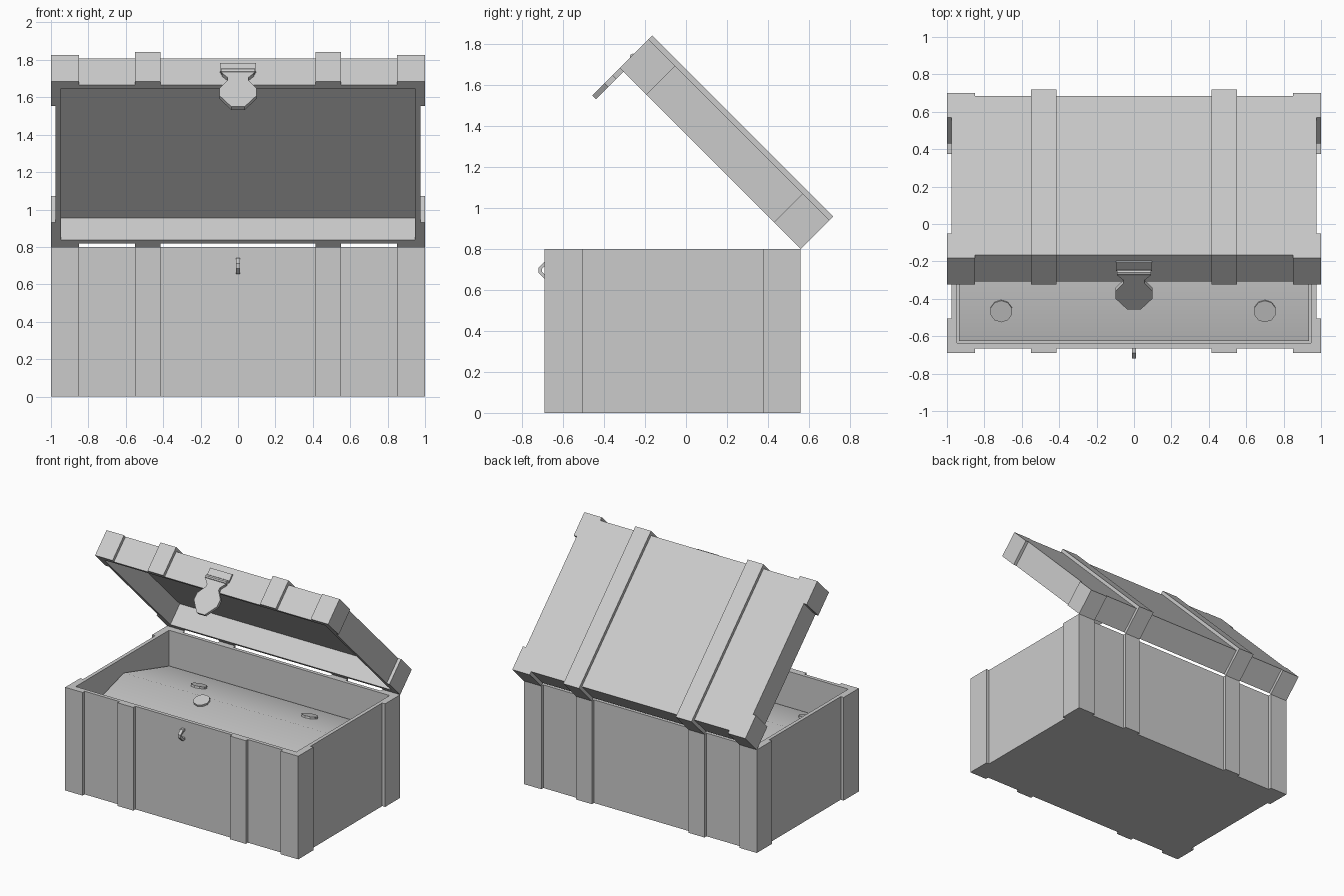
import bpy, bmesh, math
from mathutils import Matrix, Vector

if "Cube" in bpy.data.objects:
    bpy.data.objects.remove(bpy.data.objects["Cube"], do_unlink=True)

grey = bpy.data.materials.new("plain_grey")
grey.use_nodes = True
COLOUR = (0.6, 0.6, 0.6, 1)
grey.diffuse_color = COLOUR
grey.node_tree.nodes["Principled BSDF"].inputs["Base Color"].default_value = COLOUR

# Overall dimensions
W, D, H = 1.0, 1.25, 0.8        # half width, depth, body height
T, WALL = 0.025, 0.04           # trim thickness, wall thickness
LID_H = 0.2
BASE = Matrix.Translation((0, 0.56, 0))
LID = Matrix.Translation((0, 0.56, H)) @ Matrix.Rotation(math.radians(-45), 4, 'X')


def finish(name, bm, frame):
    bmesh.ops.recalc_face_normals(bm, faces=bm.faces)
    mesh = bpy.data.meshes.new(name)
    bm.to_mesh(mesh)
    bm.free()
    mesh.materials.append(grey)
    ob = bpy.data.objects.new(name, mesh)
    ob.matrix_world = frame
    bpy.context.collection.objects.link(ob)
    return ob


def prism(name, pts, axis, lo, hi, frame):
    """Extrude a 2D outline along the given axis from lo to hi."""
    place = {'X': lambda p: (lo, p[0], p[1]),
             'Y': lambda p: (p[0], lo, p[1]),
             'Z': lambda p: (p[0], p[1], lo)}[axis]
    bm = bmesh.new()
    face = bm.faces.new([bm.verts.new(place(p)) for p in pts])
    out = bmesh.ops.extrude_face_region(bm, geom=[face])
    step = Vector([(hi - lo) * (axis == a) for a in "XYZ"])
    bmesh.ops.translate(bm, vec=step, verts=[v for v in out["geom"] if isinstance(v, bmesh.types.BMVert)])
    return finish(name, bm, frame)


def tray(name, height, depth, up, frame):
    """Hollow box open at the top (up=1) or at the bottom (up=-1)."""
    bm = bmesh.new()
    size = (2 * (W - T), D - 2 * T, height)
    bmesh.ops.create_cube(bm, size=1, matrix=Matrix.Translation((0, -D / 2, height / 2)) @ Matrix.Diagonal((*size, 1)))
    bm.normal_update()
    mouth = [f for f in bm.faces if f.normal.z * up > 0.9]
    bmesh.ops.inset_region(bm, faces=mouth, thickness=WALL)
    out = bmesh.ops.extrude_face_region(bm, geom=mouth)
    bmesh.ops.delete(bm, geom=mouth, context='FACES_ONLY')
    bmesh.ops.translate(bm, vec=(0, 0, -up * depth), verts=[v for v in out["geom"] if isinstance(v, bmesh.types.BMVert)])
    return finish(name, bm, frame)


def corners(prefix, height, frame):
    """L-shaped trim around each upright edge."""
    for sx, side in ((1, "left"), (-1, "right")):
        for front in (True, False):
            y = lambda d: -D + d if front else -d
            pts = [(0.85, 0), (W, 0), (W, 0.185), (W - T, 0.185), (W - T, T), (0.85, T)]
            prism(f"{prefix}_{'front' if front else 'back'}_{side}_corner",
                  [(sx * a, y(b)) for a, b in pts], 'Z', 0, height, frame)


# Chest body and lid shells
tray("body", H, 0.75, 1, BASE)
tray("lid", LID_H, 0.165, -1, LID)
corners("body", H, BASE)
corners("lid", LID_H, LID)

# Straps
top = LID_H + T
band = [(0, 0), (0, top), (-D, top), (-D, 0), (T - D, 0), (T - D, LID_H), (-T, LID_H), (-T, 0)]
for x0, side in ((0.415, "left"), (-0.55, "right")):
    x1 = x0 + 0.135
    prism(f"lid_strap_{side}", band, 'X', x0, x1, LID)
    for y0, end in ((-D, "front"), (-T, "back")):
        prism(f"body_strap_{end}_{side}", [(x0, y0), (x1, y0), (x1, y0 + T), (x0, y0 + T)], 'Z', 0, H, BASE)

# Ridged contents, smooth over the ridge
RIDGE, EAVE, MID, HALF = 0.69, 0.53, -D / 2, 0.56
SLOPE = math.atan2(RIDGE - EAVE, HALF)
bm = bmesh.new()
rows = [[bm.verts.new((x, MID + dy, z)) for x in (T + WALL - W, W - T - WALL)]
        for dy, z in ((-HALF, EAVE), (0, RIDGE), (HALF, EAVE))]
for a, b in zip(rows, rows[1:]):
    bm.faces.new((a[0], a[1], b[1], b[0])).smooth = True
finish("contents", bm, BASE)

# Discs lying on the contents
for i, (x, dy) in enumerate(((-0.71, -0.4), (0.7, -0.4), (-0.45, 0.23), (0.45, 0.3), (-0.23, -0.05))):
    bm = bmesh.new()
    bmesh.ops.create_cone(bm, cap_ends=True, segments=10, radius1=0.06, radius2=0.06, depth=0.02)
    z = RIDGE - abs(dy) * math.tan(SLOPE)
    finish(f"disc_{i + 1}", bm, BASE @ Matrix.Translation((x, MID + dy, z + 0.005))
           @ Matrix.Rotation(-math.copysign(SLOPE, dy), 4, 'X'))

# Hasp: hinge plate, barrel and slotted tongue
face = -D + T
prism("hasp_plate", [(-0.095, 0.09), (0.095, 0.09), (0.095, 0.155), (-0.095, 0.155)], 'Y', face, face - 0.012, LID)
bm = bmesh.new()
bmesh.ops.create_cone(bm, cap_ends=True, segments=8, radius1=0.016, radius2=0.016, depth=0.18,
                      matrix=Matrix.Translation((0, face - 0.018, 0.085)) @ Matrix.Rotation(math.pi / 2, 4, 'Y'))
finish("hasp_barrel", bm, LID)
half = [(0, 0.085), (0.085, 0.085), (0.085, 0.065), (0.055, 0.03), (0.055, 0.01),
        (0.1, -0.05), (0.1, -0.105), (0.035, -0.19), (0, -0.19)]
slot = [(0, -0.15), (0.012, -0.145), (0.017, -0.13), (0.017, -0.075), (0.012, -0.06), (0, -0.055)]
for s, side in ((1, "left"), (-1, "right")):
    prism(f"hasp_tongue_{side}", [(s * x, z) for x, z in half + slot[::-1]], 'Y', face, face - 0.025, LID)

# Staple on the body front
prism("staple", [(face, 0.74), (face - 0.025, 0.74), (face - 0.055, 0.71), (face - 0.055, 0.685),
                 (face - 0.025, 0.655), (face, 0.655), (face, 0.672), (face - 0.02, 0.672),
                 (face - 0.038, 0.69), (face - 0.038, 0.705), (face - 0.02, 0.723), (face, 0.723)],
      'X', -0.012, 0.012, BASE)
